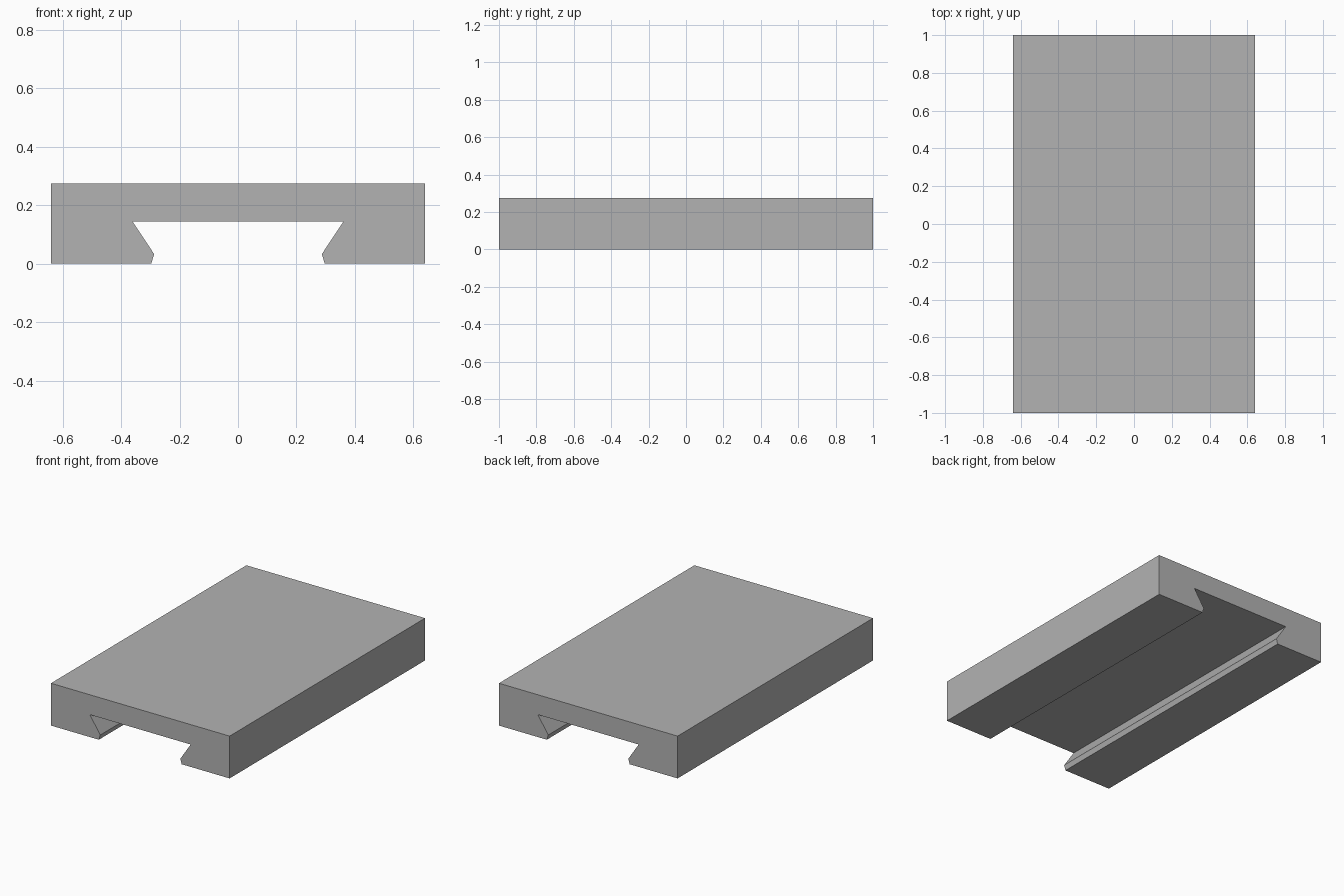
import bpy
import bmesh
from mathutils import Vector

cube = bpy.data.objects.get("Cube")
if cube:
    bpy.data.objects.remove(cube, do_unlink=True)

LENGTH = 2.0

# Plain grey material
grey = bpy.data.materials.new("plain grey")
grey.use_nodes = True
colour = (0.45, 0.45, 0.45, 1)
grey.diffuse_color = colour
grey.node_tree.nodes["Principled BSDF"].inputs["Base Color"].default_value = colour

# Half cross-section (x, z): outer wall, foot, lip and undercut of the dovetail slot
half = [(0.64, 0.274), (0.64, 0), (0.297, 0), (0.287, 0.033), (0.361, 0.145)]
profile = half + [(-x, z) for x, z in reversed(half)]

# Extrude the mirrored profile along the full length
bm = bmesh.new()
front = bm.faces.new([bm.verts.new((x, -LENGTH / 2, z)) for x, z in profile])
extruded = bmesh.ops.extrude_face_region(bm, geom=[front], use_keep_orig=True)
back_verts = [v for v in extruded["geom"] if isinstance(v, bmesh.types.BMVert)]
bmesh.ops.translate(bm, verts=back_verts, vec=Vector((0, LENGTH, 0)))
bmesh.ops.recalc_face_normals(bm, faces=bm.faces)

mesh = bpy.data.meshes.new("dovetail_slide")
bm.to_mesh(mesh)
bm.free()
mesh.materials.append(grey)
slide = bpy.data.objects.new("dovetail_slide", mesh)
bpy.context.scene.collection.objects.link(slide)
